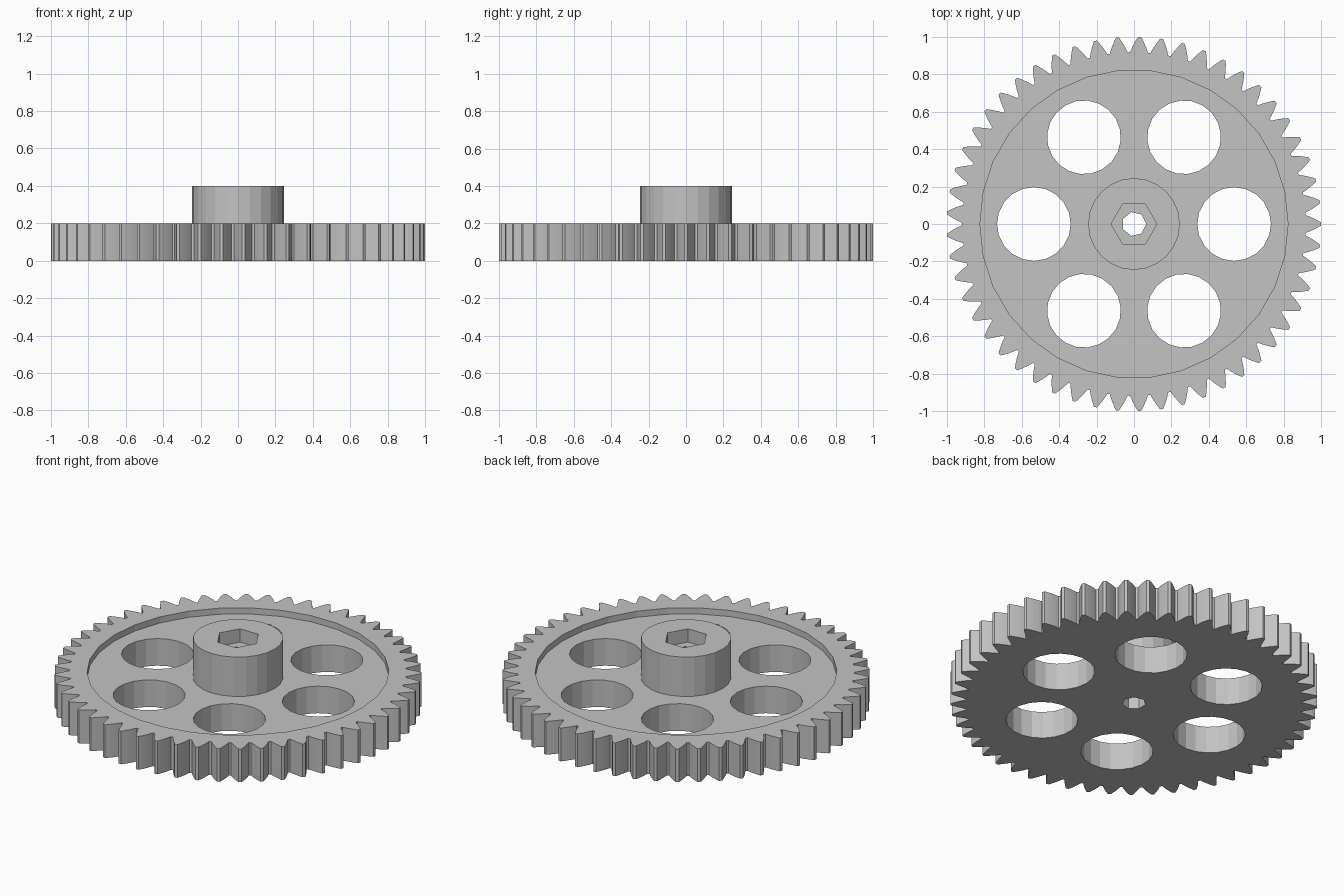
import bpy
import bmesh
from math import pi, cos, sin, tan, acos, radians

if "Cube" in bpy.data.objects:
    bpy.data.objects.remove(bpy.data.objects["Cube"], do_unlink=True)

TEETH = 53
TIP = 1.0
MODULE = 2 * TIP / (TEETH + 2)
PITCH = MODULE * TEETH / 2
ROOT = PITCH - 1.25 * MODULE
BASE = PITCH * cos(radians(28))      # base circle of the involute
PLATE = 0.2
FLOOR = 0.163
TOP = 0.4

grey = bpy.data.materials.new("plain grey")
grey.use_nodes = True
colour = (0.55, 0.55, 0.55, 1)
grey.diffuse_color = colour
grey.node_tree.nodes["Principled BSDF"].inputs["Base Color"].default_value = colour


def prism(name, outline, z0, z1):
    """Extrude a flat outline from z0 up to z1."""
    bm = bmesh.new()
    face = bm.faces.new([bm.verts.new((x, y, z0)) for x, y in outline])
    top = bmesh.ops.extrude_face_region(bm, geom=[face])["geom"]
    verts = [v for v in top if isinstance(v, bmesh.types.BMVert)]
    bmesh.ops.translate(bm, verts=verts, vec=(0, 0, z1 - z0))
    bmesh.ops.recalc_face_normals(bm, faces=bm.faces)
    mesh = bpy.data.meshes.new(name)
    bm.to_mesh(mesh)
    bm.free()
    mesh.materials.append(grey)
    obj = bpy.data.objects.new(name, mesh)
    bpy.context.collection.objects.link(obj)
    return obj


def polygon(sides, radius, cx=0, cy=0, turn=0):
    angles = [turn + 2 * pi * i / sides for i in range(sides)]
    return [(cx + radius * cos(a), cy + radius * sin(a)) for a in angles]


def combine(target, tool, operation):
    """Boolean the tool into the target, then drop the tool."""
    mod = target.modifiers.new("cut", "BOOLEAN")
    mod.operation = operation
    mod.solver = "EXACT"
    mod.object = tool
    graph = bpy.context.evaluated_depsgraph_get()
    mesh = bpy.data.meshes.new_from_object(target.evaluated_get(graph))
    target.modifiers.clear()
    target.data = mesh
    bpy.data.objects.remove(tool, do_unlink=True)


def involute(r):
    a = acos(BASE / r)
    return tan(a) - a


def half_angle(r):
    return pi / (2 * TEETH) + involute(PITCH) - involute(r)


# Toothed plate with involute flanks
STEPS = 4
radii = [ROOT + (TIP - ROOT) * i / STEPS for i in range(STEPS + 1)]
flank = [(r, -half_angle(r)) for r in radii]
tooth = flank + [(r, -a) for r, a in reversed(flank)]
outline = [(r * cos(a + 2 * pi * t / TEETH), r * sin(a + 2 * pi * t / TEETH))
           for t in range(TEETH) for r, a in tooth]
gear = prism("gear_wheel", outline, 0, PLATE)

# Shallow recess inside the rim
combine(gear, prism("recess", polygon(30, 0.823), FLOOR, TOP), "DIFFERENCE")

# Raised hub
combine(gear, prism("hub", polygon(24, 0.245), FLOOR / 2, TOP), "UNION")

# Six lightening holes
for i in range(6):
    a = i * pi / 3
    hole = polygon(20, 0.197, 0.535 * cos(a), 0.535 * sin(a), a)
    combine(gear, prism("hole", hole, -0.1, TOP), "DIFFERENCE")

# Shaft bore and hexagonal nut socket
combine(gear, prism("bore", polygon(7, 0.065), -0.1, 0.5), "DIFFERENCE")
combine(gear, prism("socket", polygon(6, 0.122), TOP - 0.08, 0.5), "DIFFERENCE")

for face in gear.data.polygons:
    face.use_smooth = False
